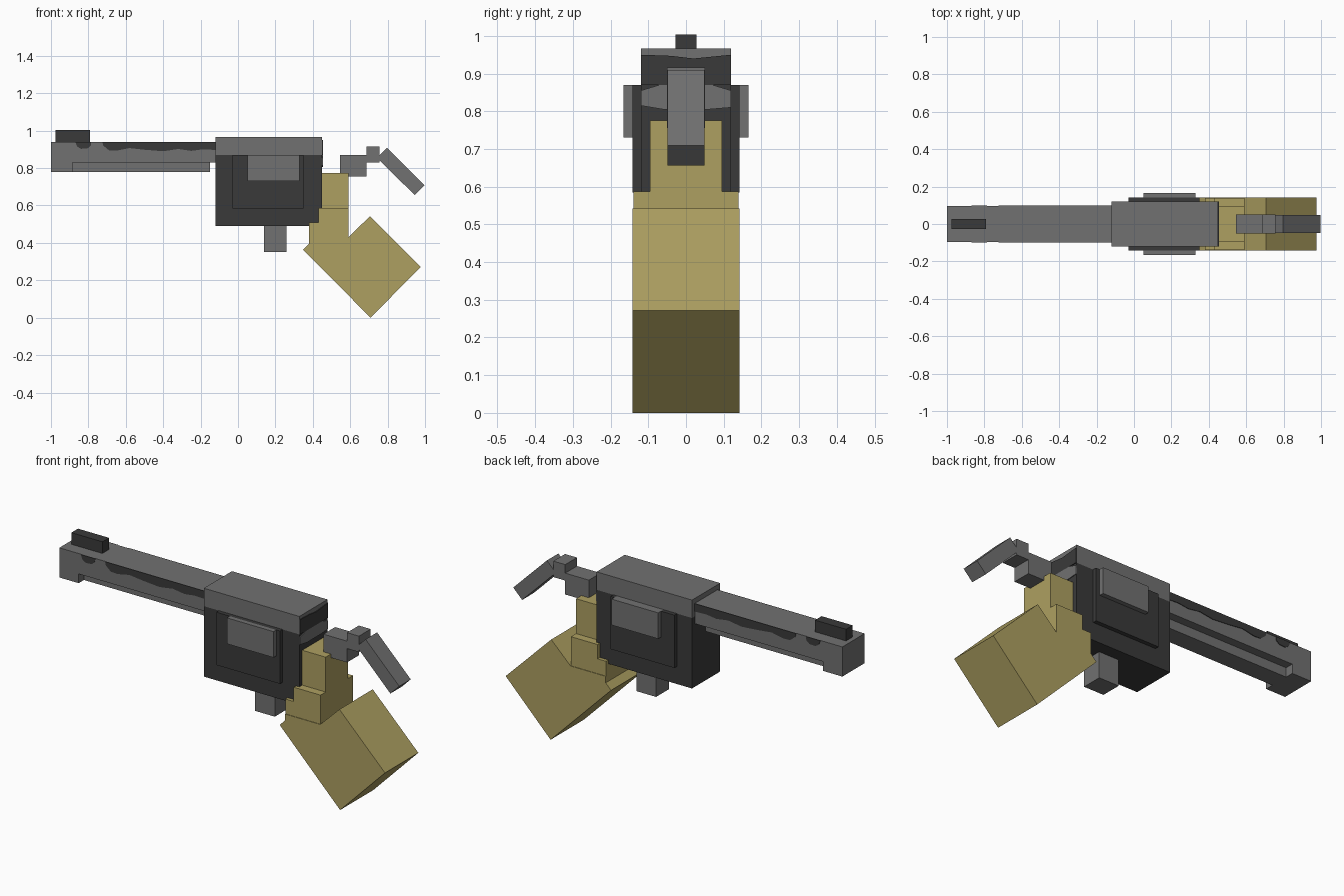
import bpy, bmesh, math


def material(name, rgb):
    m = bpy.data.materials.new(name)
    m.diffuse_color = (*rgb, 1)
    return m


GREY = material("steel grey", (0.165, 0.165, 0.165))
DARK = material("dark iron", (0.042, 0.042, 0.042))
TAN = material("tan wood", (0.42, 0.35, 0.12))


def solid(name, base, offset, mat):
    """Extrude one flat outline by an offset vector."""
    bm = bmesh.new()
    face = bm.faces.new([bm.verts.new(p) for p in base])
    out = bmesh.ops.extrude_face_region(bm, geom=[face])
    bmesh.ops.translate(bm, vec=offset,
                        verts=[v for v in out["geom"] if isinstance(v, bmesh.types.BMVert)])
    bmesh.ops.recalc_face_normals(bm, faces=bm.faces)
    me = bpy.data.meshes.new(name)
    bm.to_mesh(me)
    bm.free()
    me.materials.append(mat)
    ob = bpy.data.objects.new(name, me)
    bpy.context.collection.objects.link(ob)
    return ob


def side_profile(name, pts, y0, y1, mat):
    return solid(name, [(x, y0, z) for x, z in pts], (0, y1 - y0, 0), mat)


def block(name, x0, x1, z0, z1, w, mat):
    return side_profile(name, [(x0, z0), (x1, z0), (x1, z1), (x0, z1)], -w, w, mat)


def back_plate(name, pts, mat):
    return solid(name, [(0.448, y, z) for y, z in pts], (0.006, 0, 0), mat)


# Barrel with deeper muzzle, rod beneath and front sight
side_profile("barrel", [(-1, 0.78), (-0.885, 0.78), (-0.885, 0.83), (-0.11, 0.83),
                        (-0.11, 0.94), (-1, 0.94)], -0.095, 0.095, GREY)
block("ejector_rod", -0.89, -0.15, 0.78, 0.835, 0.05, GREY)
block("front_sight", -0.975, -0.79, 0.935, 1.003, 0.028, DARK)

# Wavy dark wear marks along both sides of the barrel
stripe = [(-0.725, 0.94), (-0.72, 0.92), (-0.69, 0.895), (-0.65, 0.893), (-0.58, 0.907),
          (-0.5, 0.898), (-0.4, 0.89), (-0.32, 0.902), (-0.25, 0.892), (-0.19, 0.9),
          (-0.12, 0.897), (-0.12, 0.94)]
spot = [(-0.87, 0.94), (-0.86, 0.915), (-0.84, 0.903), (-0.805, 0.905), (-0.787, 0.92),
        (-0.785, 0.94)]
for side, s in (("front", -1), ("back", 1)):
    side_profile(f"wear_stripe_{side}", stripe, s * 0.094, s * 0.098, DARK)
    side_profile(f"wear_spot_{side}", spot, s * 0.094, s * 0.098, DARK)

# Receiver, top strap and stepped side panels
block("receiver", -0.12, 0.45, 0.49, 0.87, 0.12, DARK)
block("top_strap", -0.12, 0.45, 0.87, 0.967, 0.12, GREY)
block("cylinder_panel", -0.03, 0.35, 0.585, 0.87, 0.142, DARK)
block("cylinder_cover", 0.05, 0.328, 0.73, 0.87, 0.166, GREY)

# Coloured patches on the rear of the receiver
back_plate("rear_dark_band", [(-0.12, 0.87), (0.12, 0.87), (0.12, 0.95), (0.07, 0.945),
                              (0.02, 0.94), (-0.04, 0.947), (-0.12, 0.95)], DARK)
back_plate("rear_grey_patch", [(-0.12, 0.815), (-0.06, 0.805), (0.06, 0.805), (0.12, 0.81),
                               (0.12, 0.855), (0.07, 0.87), (-0.07, 0.87), (-0.12, 0.855)], GREY)

# Trigger
block("trigger", 0.14, 0.258, 0.35, 0.5, 0.055, GREY)

# Grip: slanted handle, stepped neck and narrow upper tang
side_profile("grip_handle", [(0.709, 0), (0.977, 0.272), (0.705, 0.542), (0.59, 0.43),
                             (0.38, 0.43), (0.38, 0.395), (0.348, 0.363)],
             -0.142, 0.142, TAN)
side_profile("grip_neck", [(0.38, 0.38), (0.59, 0.38), (0.59, 0.587), (0.43, 0.587),
                           (0.43, 0.51), (0.38, 0.51)], -0.139, 0.139, TAN)
block("grip_tang", 0.44, 0.59, 0.45, 0.775, 0.095, TAN)

# Hammer with step and slanted spur
block("hammer_base", 0.545, 0.686, 0.755, 0.87, 0.05, GREY)
block("hammer_step", 0.686, 0.757, 0.83, 0.916, 0.05, GREY)
side_profile("hammer_spur", [(0.743, 0.856), (0.944, 0.656), (0.997, 0.709), (0.796, 0.909)],
             -0.049, 0.049, GREY)
